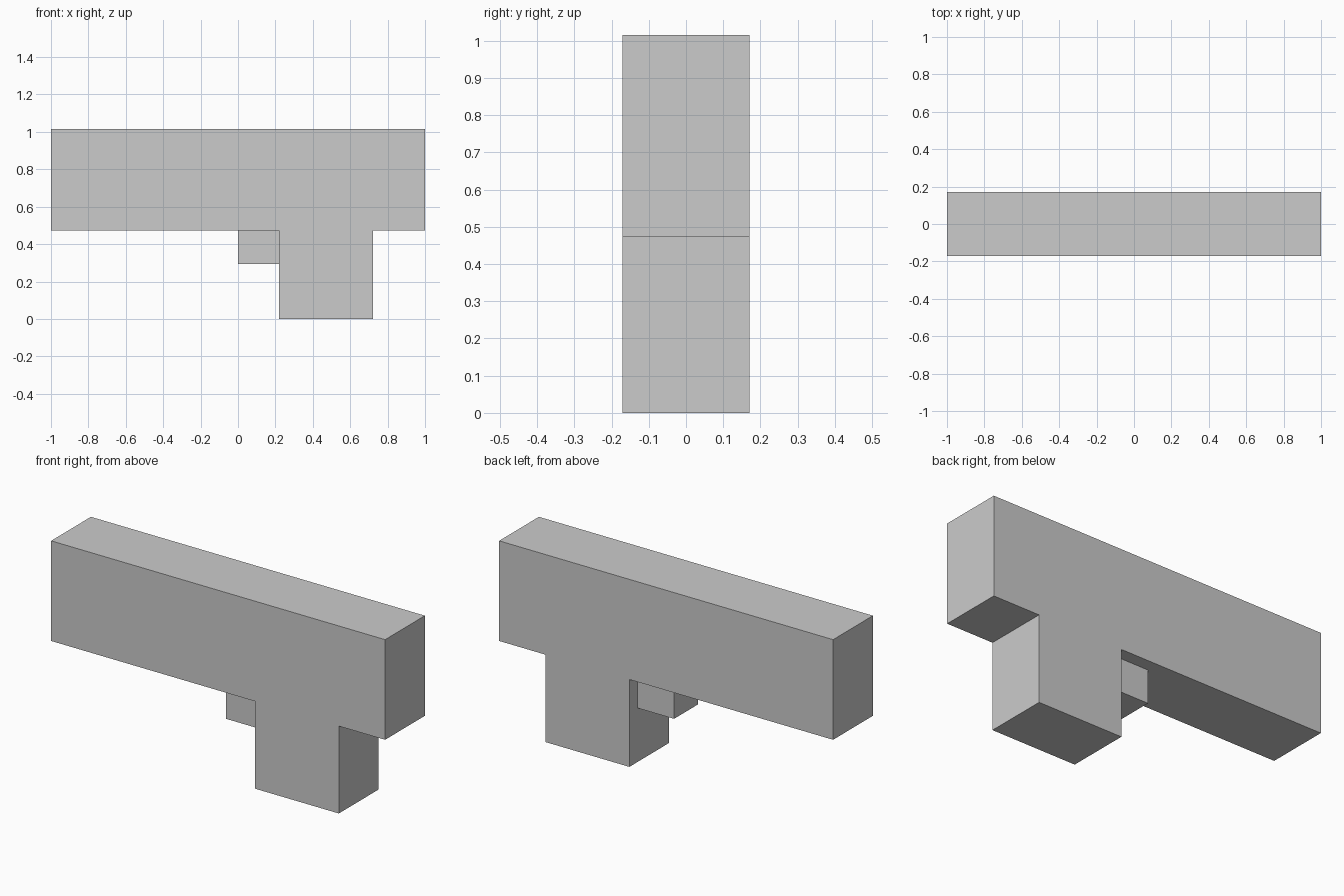
import bpy, bmesh

if "Cube" in bpy.data.objects:
    bpy.data.objects.remove(bpy.data.objects["Cube"])


def extrude_profile(name, points, half_depth):
    """Extrude an x/z outline symmetrically along y."""
    bm = bmesh.new()
    face = bm.faces.new([bm.verts.new((x, -half_depth, z)) for x, z in points])
    ext = bmesh.ops.extrude_face_region(bm, geom=[face])
    verts = [g for g in ext["geom"] if isinstance(g, bmesh.types.BMVert)]
    bmesh.ops.translate(bm, verts=verts, vec=(0, 2 * half_depth, 0))
    bmesh.ops.recalc_face_normals(bm, faces=bm.faces)
    mesh = bpy.data.meshes.new(name)
    bm.to_mesh(mesh)
    bm.free()
    obj = bpy.data.objects.new(name, mesh)
    bpy.context.collection.objects.link(obj)
    return obj


TOP, UNDERSIDE = 1.015, 0.473
LEG_LEFT, LEG_RIGHT = 0.22, 0.723

# Long beam and thick leg as one continuous body
extrude_profile("body", [
    (-1, TOP), (-1, UNDERSIDE), (LEG_LEFT, UNDERSIDE), (LEG_LEFT, 0),
    (LEG_RIGHT, 0), (LEG_RIGHT, UNDERSIDE), (1, UNDERSIDE), (1, TOP)], 0.17)

# Narrower block tucked in the inner corner
extrude_profile("corner_block", [
    (0, UNDERSIDE), (0, 0.293), (LEG_LEFT, 0.293), (LEG_LEFT, UNDERSIDE)], 0.102)
